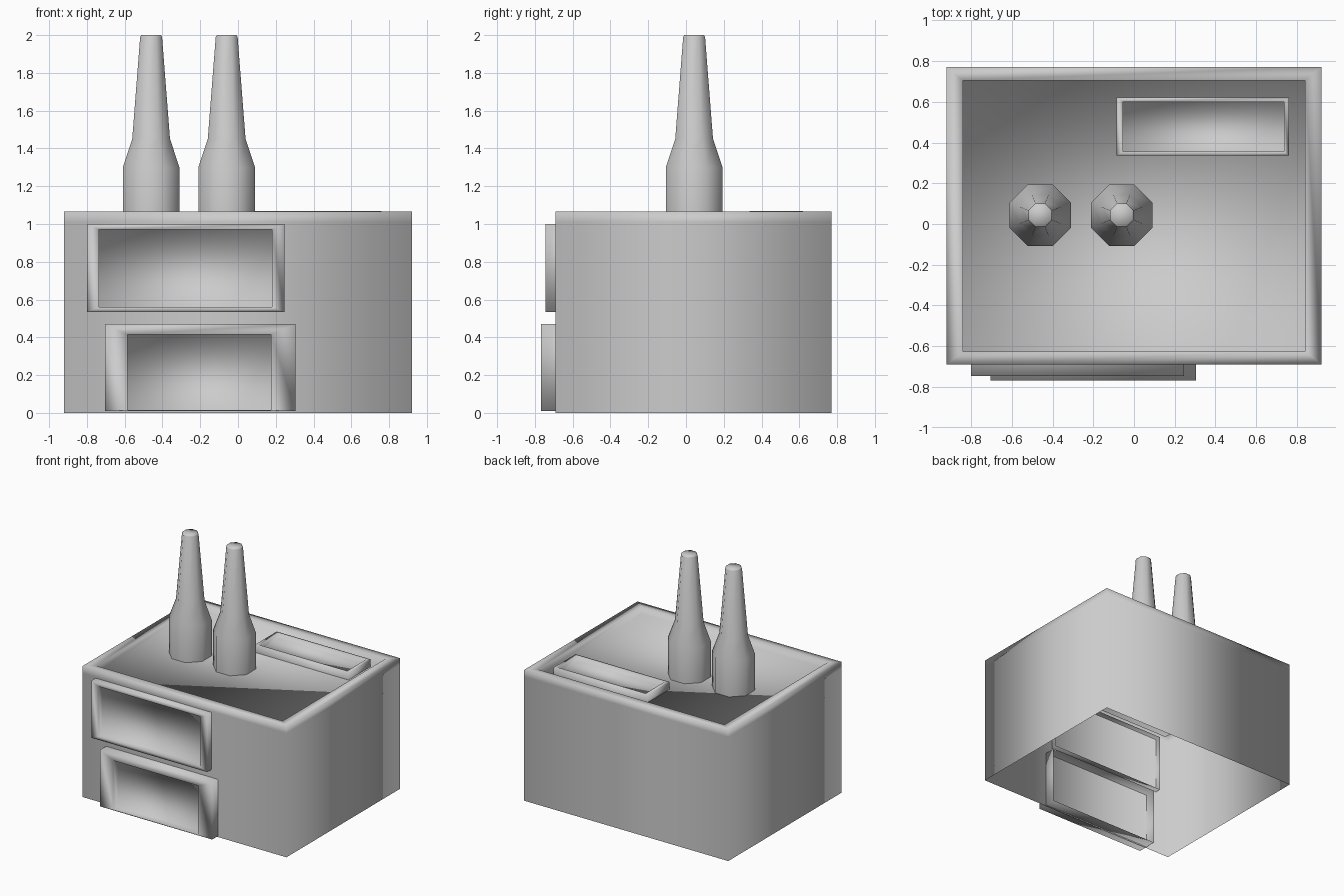
import bpy, bmesh, math

if "Cube" in bpy.data.objects:
    bpy.data.objects.remove(bpy.data.objects["Cube"])

grey = bpy.data.materials.new("light_grey")
grey.diffuse_color = (0.6, 0.6, 0.6, 1)
grey.use_nodes = True
grey.node_tree.nodes["Principled BSDF"].inputs["Base Color"].default_value = grey.diffuse_color


def loft(name, rings):
    """Skin a list of counter-clockwise rings, cap the last one, leave the first open."""
    bm = bmesh.new()
    loops = [[bm.verts.new(p) for p in ring] for ring in rings]
    for a, b in zip(loops, loops[1:]):
        n = len(a)
        for i in range(n):
            j = (i + 1) % n
            bm.faces.new((a[i], a[j], b[j], b[i]))
    bm.faces.new(loops[-1])
    for f in bm.faces:
        f.smooth = True
    mesh = bpy.data.meshes.new(name)
    bm.to_mesh(mesh)
    bm.free()
    mesh.materials.append(grey)
    obj = bpy.data.objects.new(name, mesh)
    bpy.context.collection.objects.link(obj)
    return obj


def tray(name, outer, inner, heights, floor, front=False):
    """Open-backed shell with a rim and a recessed panel; rects are u0, u1, v0, v1."""
    def ring(r, d):
        pts = [(r[0], r[2]), (r[1], r[2]), (r[1], r[3]), (r[0], r[3])]
        return [(u, -d, v) if front else (u, v, d) for u, v in pts]
    rings = [ring(outer, d) for d in heights]
    rings += [ring(inner, heights[-1]), ring(inner, floor)]
    return loft(name, rings)


# Main box with a shallow recessed top
tray("body", (-0.92, 0.92, -0.69, 0.77), (-0.84, 0.84, -0.625, 0.705),
     (0, 1.01, 1.065), 1.01)

# Raised frame on the top
tray("top_frame", (-0.085, 0.76, 0.335, 0.62), (-0.055, 0.735, 0.355, 0.6),
     (1.0, 1.07), 1.025)

# Two framed panels on the front
tray("upper_front_panel", (-0.8, 0.245, 0.535, 1.0), (-0.735, 0.18, 0.56, 0.97),
     (0.64, 0.745), 0.70, True)
tray("lower_front_panel", (-0.705, 0.305, 0.01, 0.47), (-0.585, 0.175, 0.015, 0.415),
     (0.60, 0.768), 0.71, True)

# Two eight-sided tapering stacks
profile = [(0.15, 1.0), (0.15, 1.30), (0.10, 1.45), (0.058, 1.99), (0.052, 2.0)]
for name, cx in (("left_stack", -0.46), ("right_stack", -0.06)):
    rings = []
    for half, z in profile:
        r = half / math.cos(math.pi / 8)
        rings.append([(cx + r * math.cos((k + 0.5) * math.pi / 4),
                       0.043 + r * math.sin((k + 0.5) * math.pi / 4), z)
                      for k in range(8)])
    loft(name, rings)
